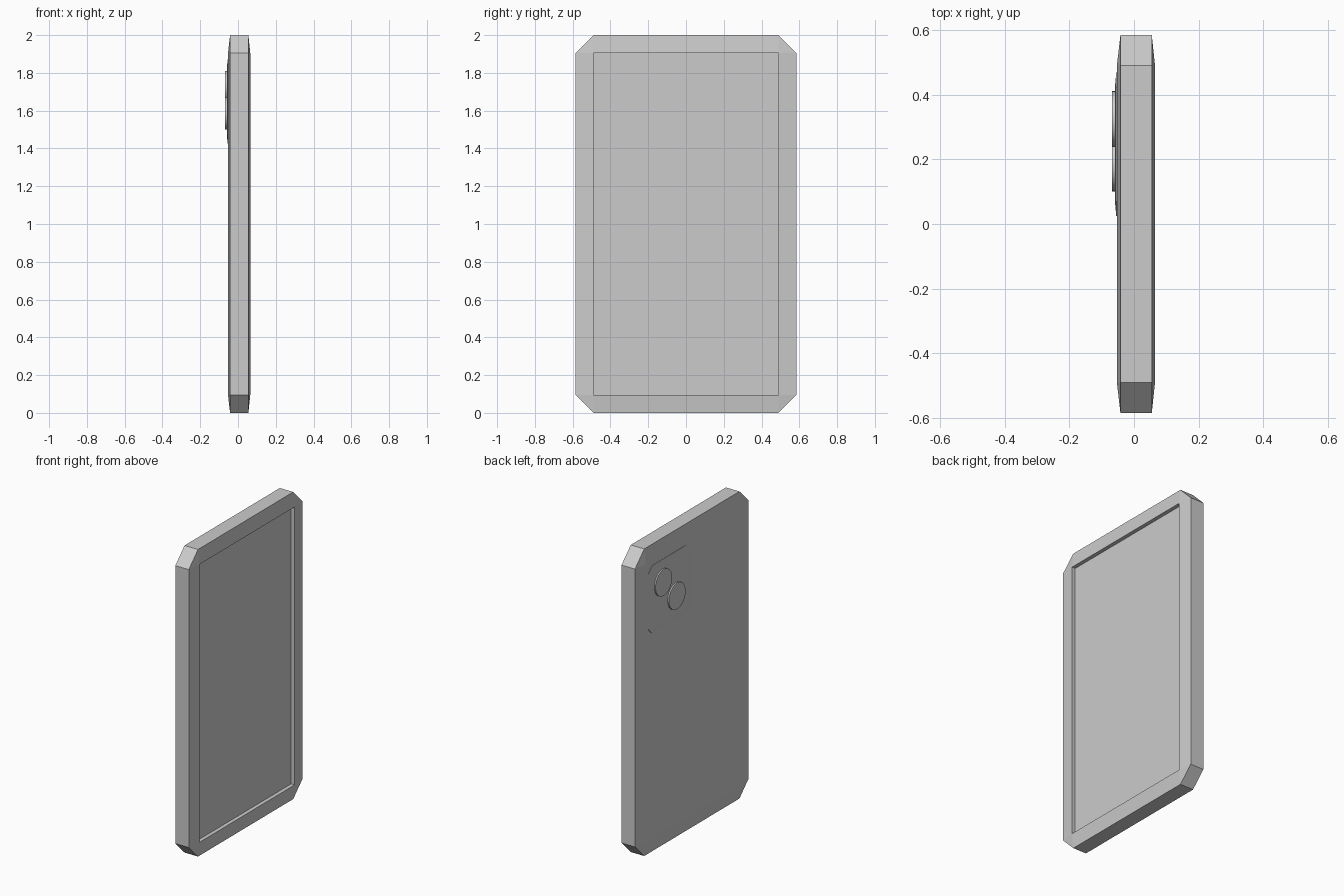
import bpy, bmesh, math

if "Cube" in bpy.data.objects:
    bpy.data.objects.remove(bpy.data.objects["Cube"])


def octagon(hy, hz, c):
    """Chamfered rectangle, two points per corner, counter-clockwise in y-z."""
    return [(hy, hz - c), (hy - c, hz), (c - hy, hz), (-hy, hz - c),
            (-hy, c - hz), (c - hy, -hz), (hy - c, -hz), (hy, c - hz)]


def slab(name, cy, cz, hy, hz, c, band, back_x, front_x, recess=0.0):
    """Octagonal slab: straight side band, borders rising to raised inner rectangles."""
    bm = bmesh.new()
    outline = octagon(hy, hz, c)
    rect = [(hy - c, hz - c), (c - hy, hz - c), (c - hy, c - hz), (hy - c, c - hz)]

    def ring(points, x):
        return [bm.verts.new((x, cy + y, cz + z)) for y, z in points]

    def bridge(a, b):
        for i in range(len(a)):
            j = (i + 1) % len(a)
            bm.faces.new((a[i], a[j], b[j], b[i]))

    outer = [ring(outline, x) for x in band]
    bridge(*outer)
    for o, x, sink in ((outer[0], back_x, 0), (outer[1], front_x, recess)):
        inner = ring(rect, x)
        for i in range(4):
            j = (i + 1) % 4
            bm.faces.new((o[2 * i], o[2 * i + 1], inner[i]))
            bm.faces.new((o[2 * i + 1], o[2 * j], inner[j], inner[i]))
        if sink:
            floor = ring(rect, x - sink)
            bridge(inner, floor)
            inner = floor
        bm.faces.new(inner)
    bmesh.ops.recalc_face_normals(bm, faces=bm.faces)
    mesh = bpy.data.meshes.new(name)
    bm.to_mesh(mesh)
    bm.free()
    obj = bpy.data.objects.new(name, mesh)
    bpy.context.collection.objects.link(obj)
    return obj


# Body with the recessed screen on the +x side
slab("phone_body", 0, 1.0, 0.585, 1.0, 0.095, (-0.042, 0.055), -0.053, 0.065, recess=0.025)

# Camera plate on the back
slab("camera_plate", 0.247, 1.648, 0.222, 0.222, 0.045, (-0.055, -0.048), -0.059, -0.046)

# Two camera lenses
for i, (y, z) in enumerate(((0.325, 1.725), (0.187, 1.585))):
    bpy.ops.mesh.primitive_cylinder_add(vertices=32, radius=0.086, depth=0.018,
                                        location=(-0.059, y, z),
                                        rotation=(0, math.pi / 2, 0))
    lens = bpy.context.object
    lens.name = f"camera_lens_{i + 1}"
    bpy.ops.object.shade_smooth_by_angle()
